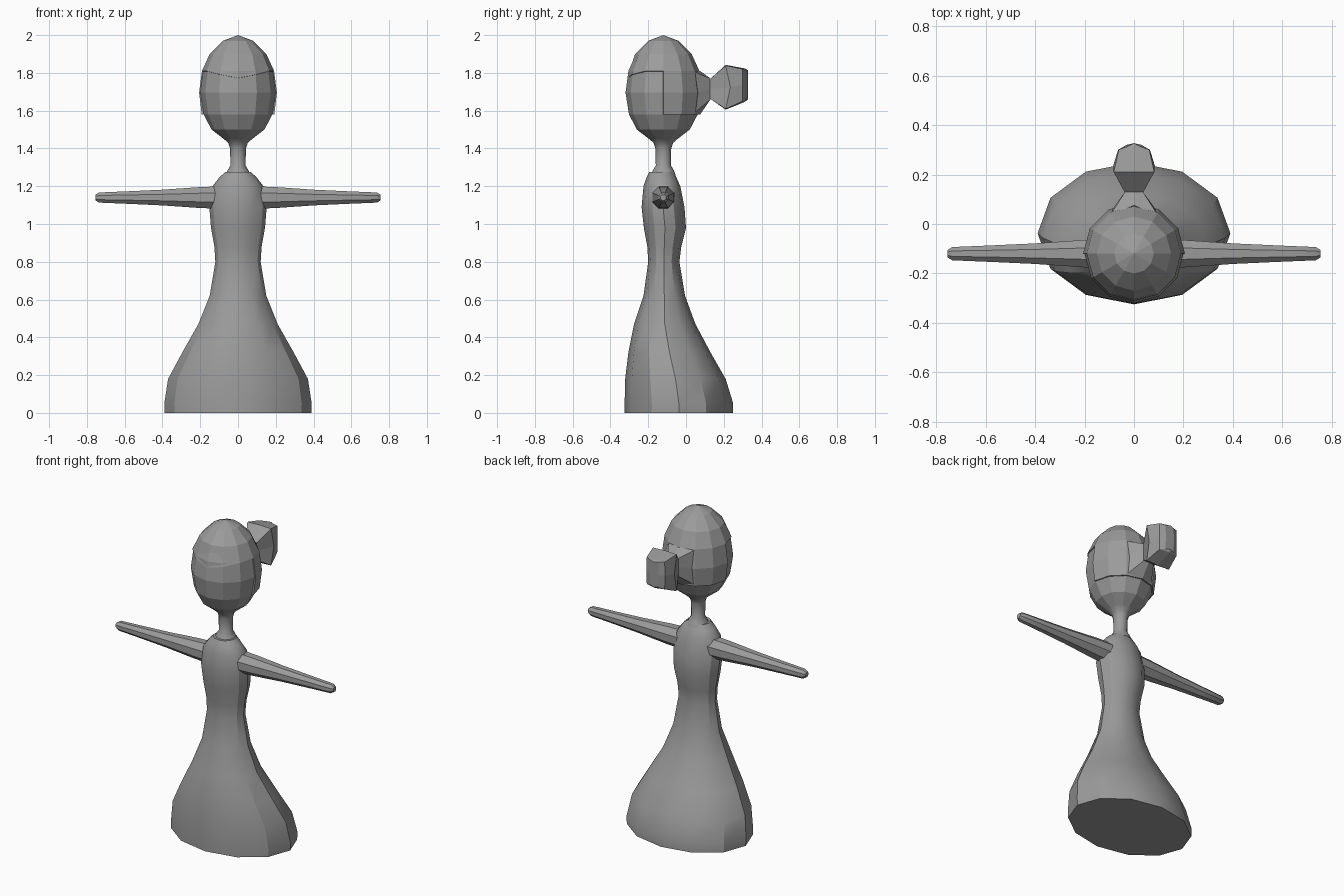
import bpy, bmesh, math
from mathutils import Vector

if "Cube" in bpy.data.objects:
    bpy.data.objects.remove(bpy.data.objects["Cube"])

grey = bpy.data.materials.new("plain grey")
grey.diffuse_color = (0.33, 0.33, 0.33, 1)
grey.use_nodes = True
grey.node_tree.nodes["Principled BSDF"].inputs["Base Color"].default_value = grey.diffuse_color
CY = -0.12  # depth of the head, neck and arm axis


def loft(name, rings, cap_start=True, cap_end=True, smooth=None, keep=None):
    """Skin a list of equal-length point rings; keep(ring, column) filters the faces."""
    bm = bmesh.new()
    rows = [[bm.verts.new(p) for p in ring] for ring in rings]
    n = len(rows[0])
    for i in range(len(rows) - 1):
        for j in range(n):
            if keep is None or keep(i, j):
                k = (j + 1) % n
                bm.faces.new((rows[i][j], rows[i][k], rows[i + 1][k], rows[i + 1][j]))
    if cap_start:
        bm.faces.new(rows[0][::-1])
    if cap_end:
        bm.faces.new(rows[-1])
    bmesh.ops.delete(bm, geom=[v for v in bm.verts if not v.link_faces], context='VERTS')
    bmesh.ops.remove_doubles(bm, verts=bm.verts, dist=0.0005)
    bmesh.ops.recalc_face_normals(bm, faces=bm.faces)
    mesh = bpy.data.meshes.new(name)
    bm.to_mesh(mesh)
    bm.free()
    mesh.materials.append(grey)
    obj = bpy.data.objects.new(name, mesh)
    bpy.context.collection.objects.link(obj)
    if smooth:
        bpy.ops.object.select_all(action='DESELECT')
        bpy.context.view_layer.objects.active = obj
        obj.select_set(True)
        bpy.ops.object.shade_smooth_by_angle(angle=math.radians(smooth))
    return obj


def ellipse(z, rx, y0, y1, n=12):
    """Horizontal ring that starts at the front, spanning y0 to y1."""
    cy, ry = (y0 + y1) / 2, (y1 - y0) / 2
    return [Vector((rx * math.sin(a), cy - ry * math.cos(a), z))
            for a in (2 * math.pi * j / n for j in range(n))]


# Dress and torso: height, half width, front depth, back depth
body = [(0, .388, -.325, .25), (.05, .39, -.325, .25), (.18, .37, -.322, .21),
        (.32, .295, -.305, .13), (.47, .21, -.275, .05), (.62, .15, -.225, -.005),
        (.80, .12, -.2, -.035), (.88, .125, -.205, -.025), (.98, .143, -.223, 0),
        (1.09, .152, -.235, -.008), (1.20, .135, -.225, -.03), (1.245, .1, -.21, -.05),
        (1.275, .068, -.195, -.065)]
loft("dress_and_torso", [ellipse(*r) for r in body], smooth=32)

# Neck: flared at both ends
neck = [(1.26, .065), (1.285, .055), (1.31, .04), (1.40, .042), (1.43, .052), (1.45, .075)]
loft("neck", [ellipse(z, r, CY - r, CY + r) for z, r in neck], smooth=32)

# Head: faceted egg
head = [(1.43, .05), (1.45, .075), (1.50, .14), (1.58, .182), (1.695, .2),
        (1.81, .185), (1.90, .145), (1.97, .075), (1.995, 0.0001)]
loft("head", [ellipse(z, r, CY - r, CY + r) for z, r in head], cap_end=False)

# Hair cap: shell with a dipped fringe, reaching lower behind the ears
hair = [(1.58, .192), (1.695, .206), (1.81, .191), (1.90, .15), (1.97, .08), (2.0, 0.0001)]
rings = [ellipse(z, r, CY - r, CY + r) for z, r in hair]
for j, drop in ((0, .037), (1, .018), (11, .018)):
    rings[2][j].z -= drop
cap = loft("hair_cap", rings, False, False, keep=lambda i, j: i >= 2 or 3 <= j <= 8)
thick = cap.modifiers.new("thickness", 'SOLIDIFY')
thick.thickness, thick.offset = 0.02, -1


def block(y, hx, z, hz, side_dy=0, top_dy=0, bulge=1.0):
    """Eight-point upright ring; side and top midpoints can be shifted in depth."""
    pts = [(-1, -1), (0, -bulge), (1, -1), (bulge, 0), (1, 1), (0, bulge), (-1, 1), (-bulge, 0)]
    return [Vector((hx * u, y + (side_dy if v == 0 else 0) + (top_dy if u == 0 else 0),
                    z + hz * v)) for u, v in pts]


# Hair gathered into the tie
loft("gathered_hair", [block(.035, .097, 1.695, .115, .012, .04),
                       block(.13, .036, 1.715, .055)])

# Ponytail
loft("ponytail", [block(.125, .036, 1.715, .05),
                  block(.21, .082, 1.724, .115, .025, 0, 1.03),
                  block(.30, .062, 1.735, .085, 0, .012, 1.04),
                  [v.lerp(Vector((0, .328, 1.737)), .5) + Vector((0, .013, 0))
                   for v in block(.30, .062, 1.735, .085, 0, .012, 1.04)]][:3]
     + [block(.312, .03, 1.737, .078, .008, .015)])

# Arms: tapering tubes out to blunt tips
arm = [(.10, .064), (.20, .06), (.40, .045), (.58, .036), (.735, .029), (.755, .016)]
for side, label in ((1, "left_arm"), (-1, "right_arm")):
    loft(label, [[Vector((side * x, CY + r * math.cos(a), 1.14 + r * math.sin(a)))
                  for a in (math.pi * (j + .5) / 4 for j in range(8))] for x, r in arm], smooth=32)
